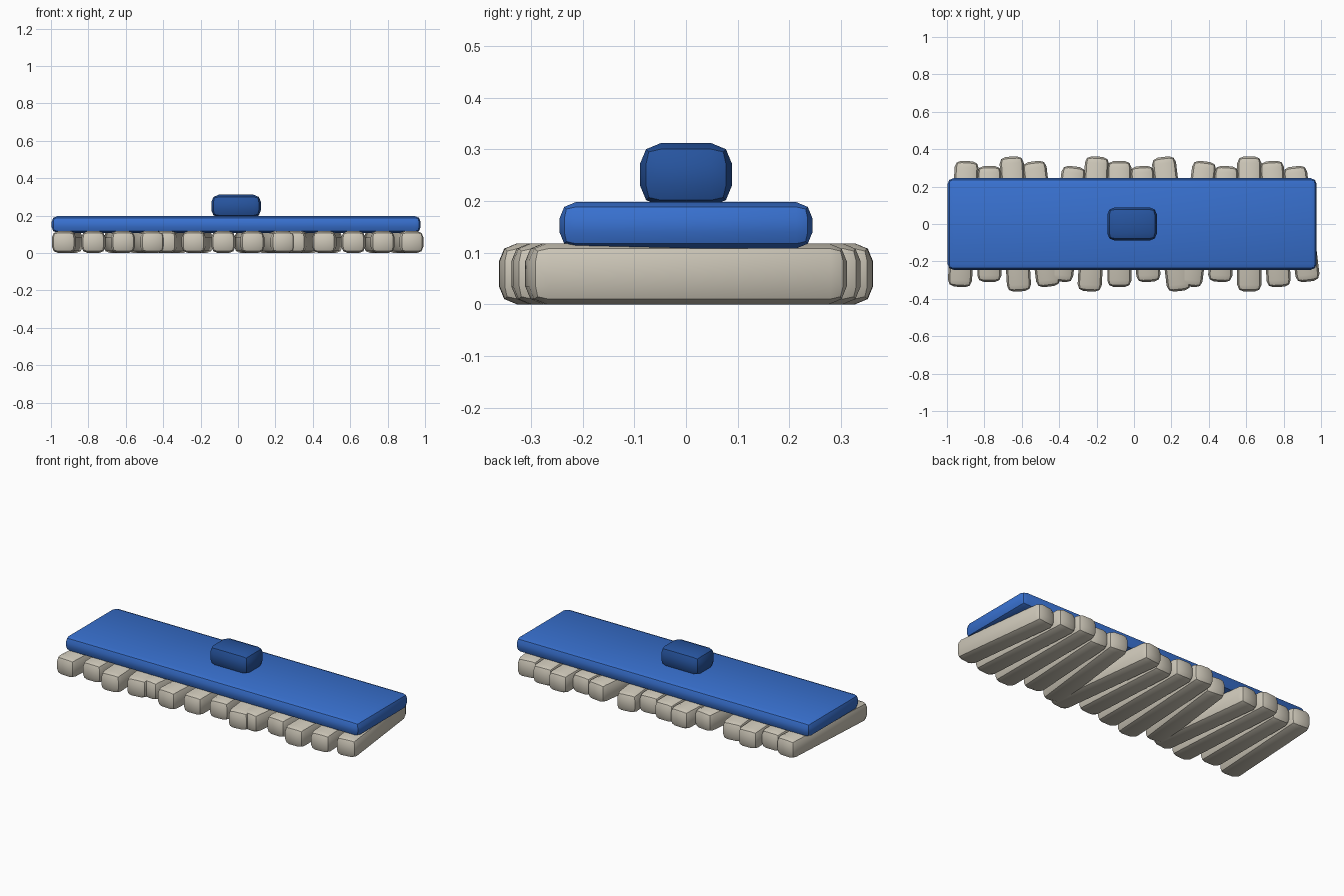
import bpy

cube = bpy.data.objects.get("Cube")
if cube:
    bpy.data.objects.remove(cube, do_unlink=True)


def make_material(name, rgb):
    mat = bpy.data.materials.new(name)
    mat.use_nodes = True
    mat.diffuse_color = (*rgb, 1)
    mat.node_tree.nodes["Principled BSDF"].inputs["Base Color"].default_value = (*rgb, 1)
    return mat


def rounded_block(name, size, location, radius, mat, turn=0.0):
    """Box with a two-segment rounded edge all round."""
    bpy.ops.mesh.primitive_cube_add(size=1, location=location)
    obj = bpy.context.object
    obj.name = name
    obj.scale = size
    bpy.ops.object.transform_apply(location=False, rotation=False, scale=True)
    obj.rotation_euler.z = turn
    bevel = obj.modifiers.new("rounded edges", "BEVEL")
    bevel.width = radius
    bevel.segments = 2
    bpy.ops.object.modifier_apply(modifier=bevel.name)
    bpy.ops.object.shade_smooth_by_angle(angle=0.52)
    obj.data.materials.append(mat)
    return obj


blue = make_material("blue", (0.04, 0.165, 0.63))
dark_blue = make_material("dark blue", (0.02, 0.09, 0.35))
fabric = make_material("warm grey", (0.61, 0.57, 0.48))

MIDDLE = -0.01

# Backing plate and the handle socket on top of it
rounded_block("plate", (1.974, 0.49, 0.09), (MIDDLE, 0, 0.153), 0.032, blue)
rounded_block("handle_socket", (0.266, 0.178, 0.122), (MIDDLE, 0, 0.251), 0.04, dark_blue)

# Row of fabric strips: lengths repeat every three, turns every five
half_lengths = (0.337, 0.31, 0.361)
for i in range(14):
    turn = 0.06 * ((i + 1) % 5 - 2)
    rounded_block(f"strip_{i + 1}", (0.129, 2 * half_lengths[i % 3], 0.118),
                  (0.139 * (i - 6.5) - 0.009, 0, 0.059), 0.035, fabric, turn)
